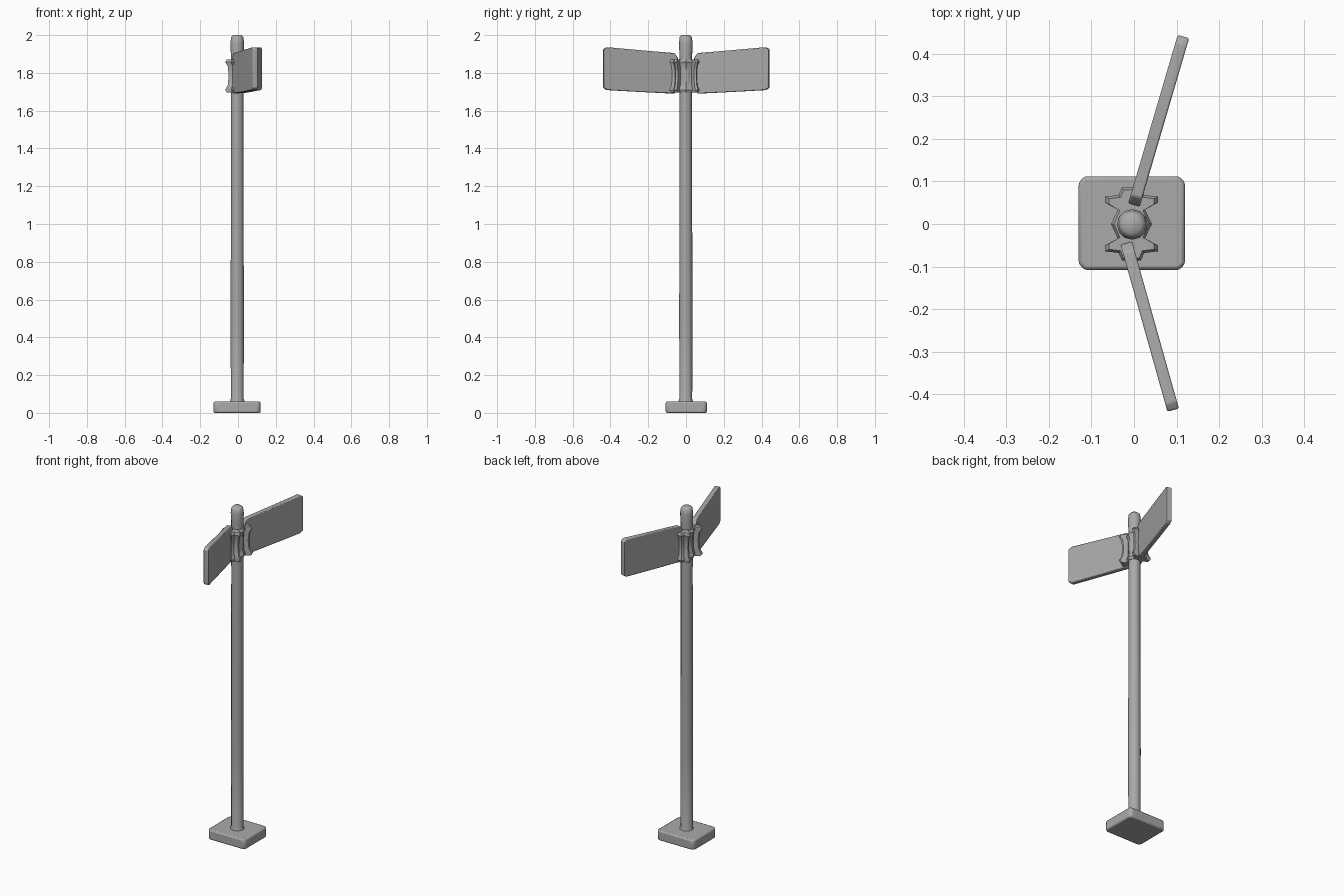
import bpy, bmesh, math
from mathutils import Vector

if "Cube" in bpy.data.objects:
    bpy.data.objects.remove(bpy.data.objects["Cube"])

grey = bpy.data.materials.new("weathered grey")
grey.diffuse_color = (0.4, 0.4, 0.4, 1)
grey.use_nodes = True
grey.node_tree.nodes["Principled BSDF"].inputs["Base Color"].default_value = grey.diffuse_color


def make(name, bm, bevel=0.0, segments=2, angle=35):
    bmesh.ops.recalc_face_normals(bm, faces=bm.faces)
    me = bpy.data.meshes.new(name)
    bm.to_mesh(me)
    bm.free()
    ob = bpy.data.objects.new(name, me)
    bpy.context.collection.objects.link(ob)
    me.materials.append(grey)
    if bevel:
        mod = ob.modifiers.new("bevel", "BEVEL")
        mod.width, mod.segments = bevel, segments
    bpy.ops.object.select_all(action="DESELECT")
    ob.select_set(True)
    bpy.context.view_layer.objects.active = ob
    bpy.ops.object.shade_smooth_by_angle(angle=math.radians(angle))
    return ob


def loft(loops):
    """Skin between equal-length loops and cap both ends."""
    bm = bmesh.new()
    rings = [[bm.verts.new(p) for p in loop] for loop in loops]
    n = len(rings[0])
    for a, b in zip(rings, rings[1:]):
        for i in range(n):
            j = (i + 1) % n
            bm.faces.new((a[i], a[j], b[j], b[i]))
    bm.faces.new(rings[0])
    bm.faces.new(rings[-1])
    return bm


# Base slab
x0, x1, y0, y1 = -0.13, 0.12, -0.108, 0.112
c = 0.014
outline = [(x0 + c, y0), (x1 - c, y0), (x1, y0 + c), (x1, y1 - c),
           (x1 - c, y1), (x0 + c, y1), (x0, y1 - c), (x0, y0 + c)]
make("base", loft([[(x, y, z) for x, y in outline] for z in (0.0, 0.06)]), 0.008)

# Pole with a small flare at the foot and a rounded top
profile = [(0.05, 0.042), (0.075, 0.034), (0.5, 0.035), (1.0, 0.034), (1.6, 0.033),
           (1.9, 0.034), (1.96, 0.036), (1.99, 0.032), (2.0, 0.022)]
loops = []
for z, r in profile:
    loops.append([(-0.004 + r * math.cos(math.tau * i / 12),
                   -0.001 + r * math.sin(math.tau * i / 12), z) for i in range(12)])
make("pole", loft(loops), angle=50)

# Clamp around the pole: flared ears at top and bottom, narrow waist
quarter = [(0.048, 0.0), (0.032, 0.034), (0.062, 0.05), (0.062, 0.064),
           (0.03, 0.068), (0.022, 0.086)]
half = quarter + [(-x, y) for x, y in reversed(quarter)]
clamp = half + [(x, -y) for x, y in reversed(half[1:-1])]
loops = []
for z, k in [(1.695, 0.85), (1.71, 1.0), (1.735, 0.78), (1.785, 0.7),
             (1.835, 0.78), (1.858, 1.0), (1.872, 0.85)]:
    loops.append([(-0.006 + x * k, y * (0.5 + 0.5 * k), z) for x, y in clamp])
make("clamp", loft(loops), angle=40)


# Two sign boards swept slightly toward +x, rising toward their outer ends
def board(name, inner, outer):
    a, b = Vector(inner), Vector(outer)
    d = (b - a).normalized()
    side = Vector((-d.y, d.x)) * 0.014
    length = (b - a).length
    edge = [(0.0, 1.72, 1.88), (0.02, 1.69, 1.905), (length * 0.5, 1.699, 1.92),
            (length - 0.018, 1.709, 1.936), (length, 1.722, 1.925)]
    loops = []
    for s, lo, hi in edge:
        p = a + d * s
        loops.append([(*(p + side), lo), (*(p - side), lo),
                      (*(p - side), hi), (*(p + side), hi)])
    make(name, loft(loops), 0.004, 2, 40)


board("back_sign", (0.0, 0.045), (0.116, 0.44))
board("front_sign", (-0.018, -0.045), (0.092, -0.437))
